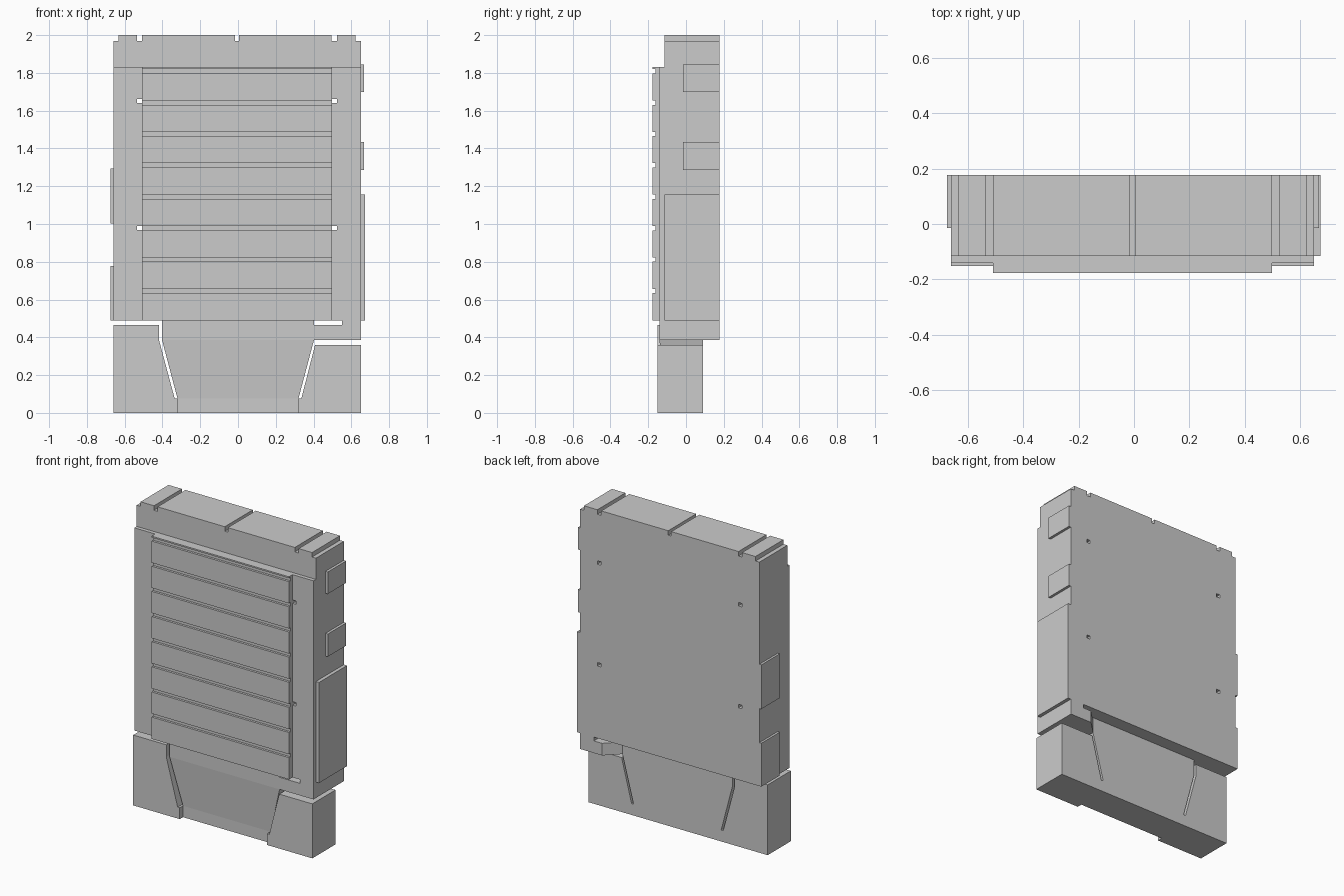
import bpy
import bmesh

if "Cube" in bpy.data.objects:
    bpy.data.objects.remove(bpy.data.objects["Cube"])


def finish(name, bm):
    bmesh.ops.recalc_face_normals(bm, faces=bm.faces)
    mesh = bpy.data.meshes.new(name)
    bm.to_mesh(mesh)
    bm.free()
    obj = bpy.data.objects.new(name, mesh)
    bpy.context.collection.objects.link(obj)
    return obj


def prism(name, points, axis, lo, hi):
    """Extrude a 2D outline along an axis; the points hold the other two axes in order."""
    bm = bmesh.new()
    i = "xyz".index(axis)
    verts = []
    for a, b in points:
        co = [a, b]
        co.insert(i, lo)
        verts.append(bm.verts.new(co))
    face = bm.faces.new(verts)
    out = bmesh.ops.extrude_face_region(bm, geom=[face])
    shift = [0, 0, 0]
    shift[i] = hi - lo
    bmesh.ops.translate(bm, vec=shift, verts=[g for g in out["geom"] if isinstance(g, bmesh.types.BMVert)])
    return finish(name, bm)


def box(name, x, y, z):
    return prism(name, [(x[0], y[0]), (x[1], y[0]), (x[1], y[1]), (x[0], y[1])], "z", *z)


BACK = 0.177
FRONT = -0.14

# Main cabinet: stepped side profile, thinner at the top
body = prism("main_body", [(FRONT, 0.49), (BACK, 0.49), (BACK, 2.0), (-0.115, 2.0),
                           (-0.115, 1.83), (FRONT, 1.83)], "x", -0.66, 0.65)

# Cuts: top grooves, top corner steps and four through holes
cuts = [(x, (1.97, 2.1)) for x in
        [(-0.8, -0.632), (0.622, 0.8), (-0.534, -0.508), (-0.016, 0.006), (0.496, 0.524)]]
cuts += [(x, z) for x in [(-0.534, -0.508), (0.497, 0.524)] for z in [(1.64, 1.663), (0.967, 0.99)]]
for n, (x, z) in enumerate(cuts):
    cutter = box(f"cutter_{n}", x, (-0.5, 0.5), z)
    cutter.hide_render = True
    cutter.hide_set(True)
    mod = body.modifiers.new("cut", "BOOLEAN")
    mod.operation = "DIFFERENCE"
    mod.solver = "EXACT"
    mod.object = cutter

# Front panel with eight horizontal grooves
face, floor = -0.177, -0.162
comb = [(FRONT, 1.83), (FRONT, 0.49), (face, 0.49)]
for i in range(8):
    z = 0.634 + i * 0.1662
    comb += [(face, z), (floor, z), (floor, z + 0.023), (face, z + 0.023)]
comb.append((face, 1.83))
prism("slatted_panel", comb, "x", -0.508, 0.497)

# Raised plates on both sides
for n, (x, y0, z) in enumerate([
        ((0.65, 0.667), -0.015, (1.70, 1.845)),
        ((0.65, 0.667), -0.015, (1.285, 1.435)),
        ((0.65, 0.673), -0.115, (0.49, 1.155)),
        ((-0.675, -0.66), -0.015, (1.003, 1.295)),
        ((-0.675, -0.66), -0.015, (0.49, 0.777))]):
    box(f"side_plate_{n}", x, (y0, BACK), z)

# Hooked bracket below the right side of the cabinet
prism("bracket_shelf", [(0.40, FRONT), (0.65, FRONT), (0.65, BACK), (0.49, BACK), (0.40, 0.09)],
      "z", 0.385, 0.465)
box("bracket_post", (0.55, 0.65), (FRONT, BACK), (0.465, 0.49))

# Base blocks, cut back along the slanted slits
BF, BB = -0.152, 0.09
prism("left_base_block", [(-0.66, 0), (-0.32, 0), (-0.32, 0.075), (-0.335, 0.075), (-0.418, 0.385),
                          (-0.418, 0.465), (-0.66, 0.465)], "y", BF, BB)
prism("right_base_block", [(0.32, 0), (0.65, 0), (0.65, 0.36), (0.408, 0.36), (0.335, 0.075),
                           (0.32, 0.075)], "y", BF, BB)

# Tapered centre support with a receding front
bm = bmesh.new()
rows = []
for z, w, y in [(0, 0.32, -0.118), (0.075, 0.32, -0.118), (0.385, 0.402, FRONT), (0.49, 0.402, FRONT)]:
    rows.append([bm.verts.new(c) for c in [(-w, y, z), (w, y, z), (w, BB, z), (-w, BB, z)]])
bm.faces.new(rows[0])
bm.faces.new(rows[-1])
for a, b in zip(rows, rows[1:]):
    for i in range(4):
        j = (i + 1) % 4
        bm.faces.new([a[i], a[j], b[j], b[i]])
finish("centre_support", bm)
